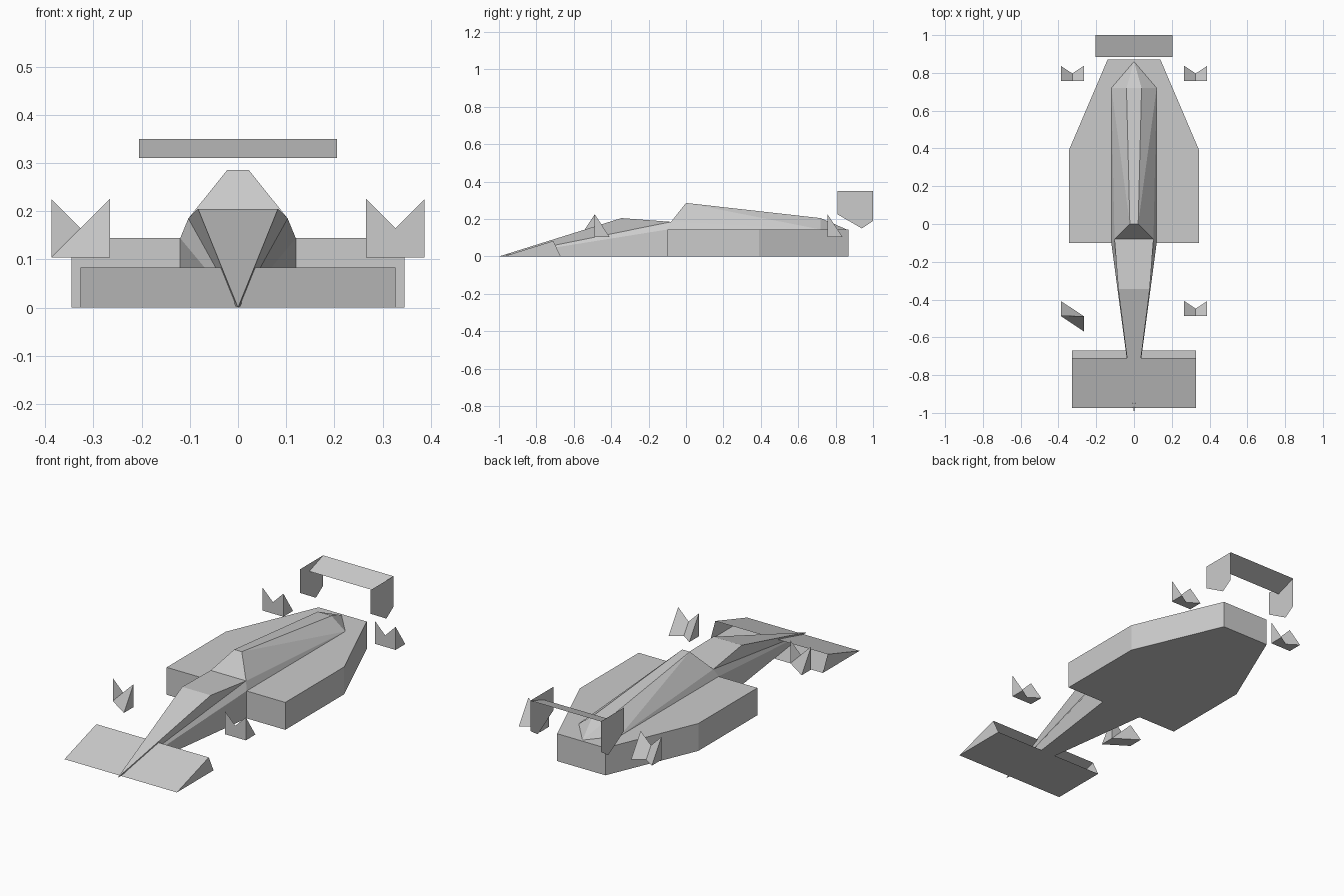
import bpy, bmesh

if "Cube" in bpy.data.objects:
    bpy.data.objects.remove(bpy.data.objects["Cube"])


def make_object(name, bm):
    mesh = bpy.data.meshes.new(name)
    bm.normal_update()
    bm.to_mesh(mesh)
    bm.free()
    obj = bpy.data.objects.new(name, mesh)
    bpy.context.collection.objects.link(obj)
    return obj


def hull(name, points, mirror=False):
    """Faceted convex solid; mirror adds the points reflected across x = 0."""
    pts = set(points)
    if mirror:
        pts |= {(-x, y, z) for x, y, z in points}
    bm = bmesh.new()
    for p in pts:
        bm.verts.new(p)
    result = bmesh.ops.convex_hull(bm, input=bm.verts[:])
    loose = [v for v in bm.verts if not v.link_faces]
    bmesh.ops.delete(bm, geom=loose, context='VERTS')
    bmesh.ops.dissolve_limit(bm, angle_limit=0.01, verts=bm.verts[:], edges=bm.edges[:])
    bmesh.ops.recalc_face_normals(bm, faces=bm.faces[:])
    return make_object(name, bm)


def sheets(name, polygons):
    """Thin panels, each given as a polygon."""
    bm = bmesh.new()
    for poly in polygons:
        bm.faces.new([bm.verts.new(p) for p in poly])
    bmesh.ops.remove_doubles(bm, verts=bm.verts[:], dist=1e-5)
    return make_object(name, bm)


TIP = (0, -1, 0)

# Floor and side pods
pod = [(0.345, -0.10), (0.345, 0.39), (0.14, 0.87)]
hull("side_pods", [(x, y, z) for x, y in pod for z in (0, 0.144)], True)

# Long tapering lower nose
hull("lower_nose", [TIP, (0.12, -0.10, 0), (0.12, -0.10, 0.144),
                    (0.103, -0.08, 0.185)], True)

# Upper nose wedge and cockpit deck
hull("cockpit_wedge", [TIP, (0.083, -0.345, 0.205), (0.103, -0.08, 0.185)], True)

# Engine cover with sloping front and pointed tail
hull("engine_cover", [(0.12, -0.10, 0.144), (0.103, -0.08, 0.185),
                      (0.022, 0, 0.286), (0.04, 0.72, 0.205),
                      (0.12, 0.72, 0.144), (0, 0.86, 0.144)], True)

# Front wing: flat base, sloping top, triangular ends, open at the back
W = 0.327
front, peak, back = (-0.975, 0), (-0.71, 0.083), (-0.67, 0)
sheets("front_wing", [
    [(-W, *front), (W, *front), (W, *peak), (-W, *peak)],
    [(-W, *front), (-W, *back), (W, *back), (W, *front)],
    [(W, *front), (W, *back), (W, *peak)],
    [(-W, *front), (-W, *peak), (-W, *back)],
])

# Rear wing plane and its two end plates
R = 0.205
plate = [(0.81, 0.35), (1.0, 0.35), (1.0, 0.19), (0.94, 0.15), (0.81, 0.225)]
sheets("rear_wing_plane", [[(-R, 0.885, 0.31), (R, 0.885, 0.31),
                            (R, 1.0, 0.35), (-R, 1.0, 0.35)]])
for side, label in ((1, "right"), (-1, "left")):
    sheets(f"rear_wing_end_plate_{label}", [[(side * R, y, z) for y, z in plate]])


# Wheel brackets: a pair of corner spikes at each wheel
def spike(name, x, x_far, y, depth):
    hull(name, [(x, y, 0.104), (x_far, y, 0.104),
                (x, y, 0.225), (x, y + depth, 0.104)])


for end, y in (("front", -0.488), ("rear", 0.757)):
    for side, label in ((1, "right"), (-1, "left")):
        inner, outer = side * 0.266, side * 0.387
        # The inner spike of the front left wheel points forward
        flip = -1 if (end, label) == ("front", "left") else 1
        spike(f"{end}_{label}_outer_bracket", outer, inner, y, 0.08)
        spike(f"{end}_{label}_inner_bracket", inner, outer, y, flip * 0.08)
